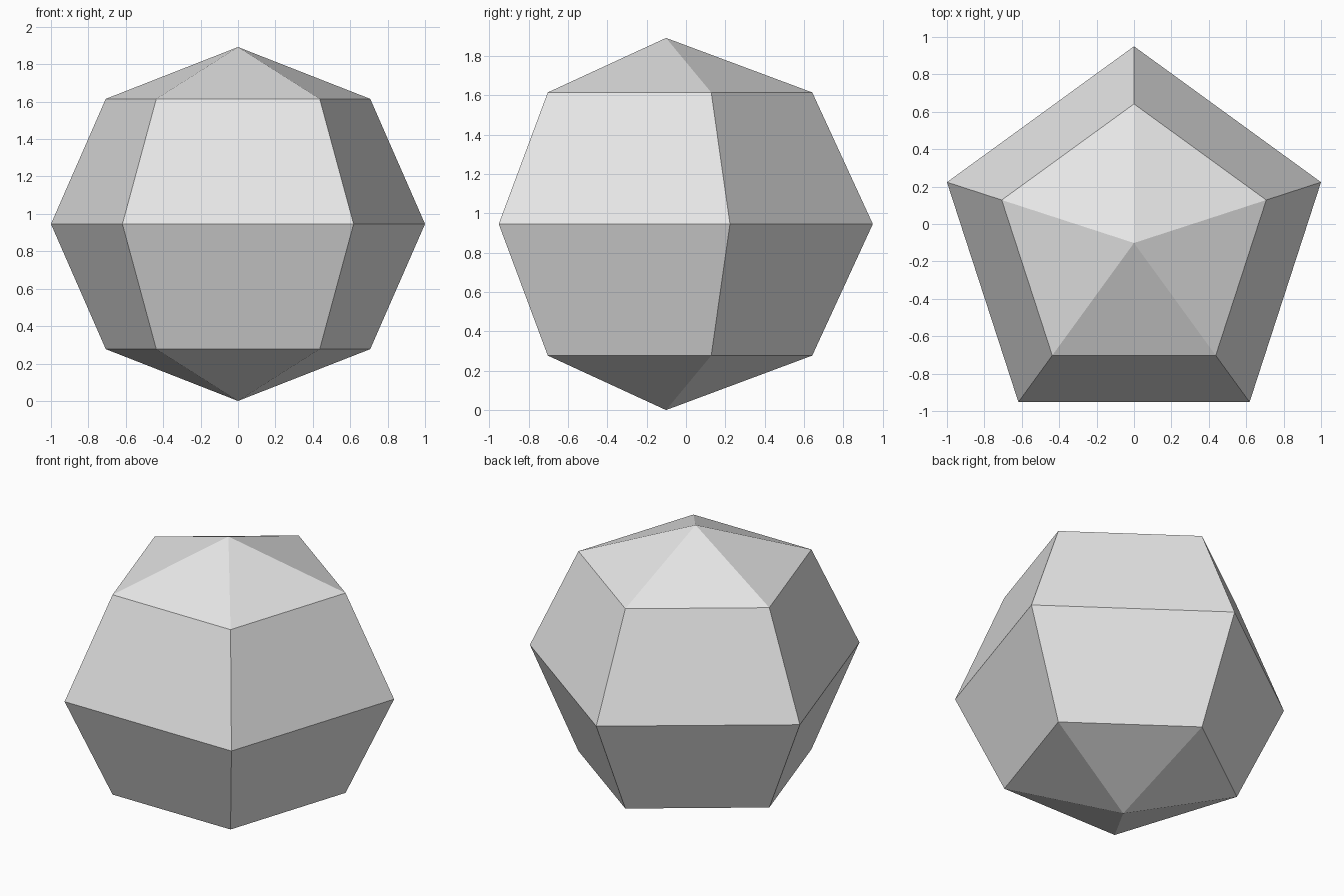
import bpy, math

if "Cube" in bpy.data.objects:
    bpy.data.objects.remove(bpy.data.objects["Cube"])

# Proportions: five-sided ball, slightly squashed in height
RADIUS = 1 / math.cos(math.radians(18))
HALF_HEIGHT = 0.946
CENTRE_Y = 0.95 - RADIUS

# Faceted ball body
bpy.ops.mesh.primitive_uv_sphere_add(segments=5, ring_count=4, radius=1)
ball = bpy.context.object
ball.name = "faceted_ball"

# Turn one corner of the ring to the back (+y), whatever its start angle
corner = max((v.co for v in ball.data.vertices), key=lambda c: c.xy.length)
turn = math.pi / 2 - math.atan2(corner.y, corner.x)
ca, sa = math.cos(turn), math.sin(turn)
for v in ball.data.vertices:
    x, y, z = v.co
    v.co = ((x * ca - y * sa) * RADIUS,
            (x * sa + y * ca) * RADIUS + CENTRE_Y,
            (z + 1) * HALF_HEIGHT)

# Flat facets in one plain grey
bpy.ops.object.shade_flat()
grey = bpy.data.materials.new("light_grey")
grey.diffuse_color = (0.8, 0.8, 0.8, 1)
grey.use_nodes = True
grey.node_tree.nodes["Principled BSDF"].inputs["Base Color"].default_value = grey.diffuse_color
ball.data.materials.append(grey)
